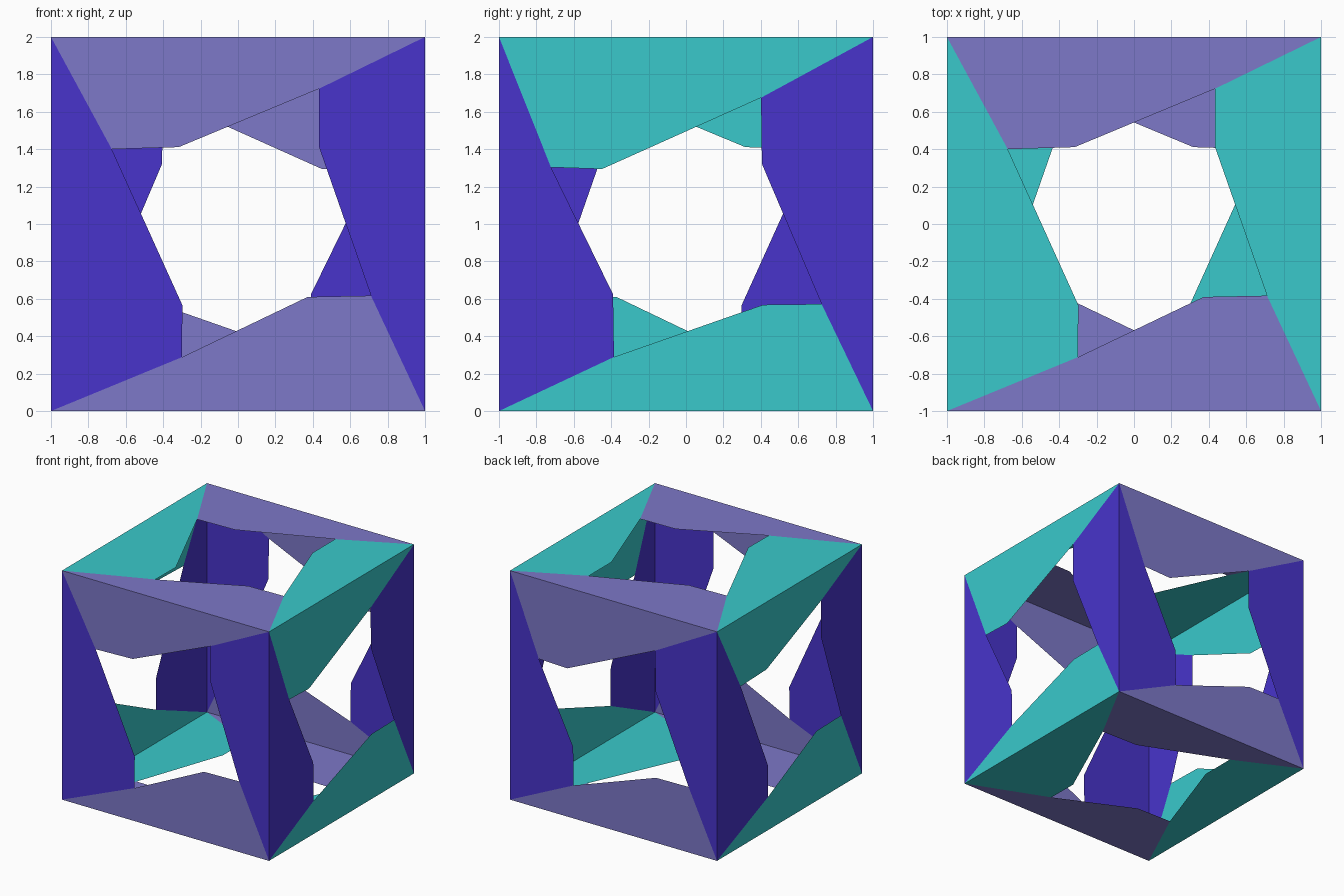
import bpy, bmesh
from mathutils import Vector

if "Cube" in bpy.data.objects:
    bpy.data.objects.remove(bpy.data.objects["Cube"])

# Clockwise from top-left, in face coordinates (u right, v up, centre 0):
# mitre points where neighbouring flaps meet, and the free tip of each flap
PATTERN_A = dict(
    mitre=[(-.675, .40), (.433, .723), (.711, -.383), (-.30, -.712)],
    tip=[(-.317, .411), (.433, .412), (.372, -.39), (-.297, -.435)])
PATTERN_B = dict(
    mitre=[(-.722, .303), (.401, .675), (.725, -.428), (-.385, -.711)],
    tip=[(-.449, .294), (.406, .321), (.412, -.432), (-.39, -.376)])
CORNERS = [(-1, 1), (1, 1), (1, -1), (-1, -1)]

X, Y, Z = Vector((1, 0, 0)), Vector((0, 1, 0)), Vector((0, 0, 1))
# Cube faces: outward normal, right and up as seen from outside, pattern
FACES = [(-Y, X, Z, PATTERN_A), (-X, -Y, Z, PATTERN_A),
         (Z, X, Y, PATTERN_A), (-Z, -X, Y, PATTERN_A),
         (X, Y, Z, PATTERN_B), (Y, -X, Z, PATTERN_B)]


def material(name, rgb):
    m = bpy.data.materials.new(name)
    m.diffuse_color = (*rgb, 1)
    m.use_nodes = True
    m.node_tree.nodes["Principled BSDF"].inputs["Base Color"].default_value = m.diffuse_color
    return m


MATERIALS = [material("lavender", (.205, .188, .578)),
             material("teal", (.041, .584, .597)),
             material("blue", (.065, .034, .597))]

# Collect the two folded flaps belonging to each cube edge
struts = {}
for n, u, v, pat in FACES:
    def place(p):
        return n + u * p[0] + v * p[1] + Z
    for i in range(4):
        j = (i + 1) % 4
        outline = [CORNERS[i], CORNERS[j], pat["mitre"][j], pat["tip"][i], pat["mitre"][i]]
        flap = [place(p) for p in reversed(outline)]
        mid = (place(CORNERS[i]) + place(CORNERS[j])) / 2 - Z
        struts.setdefault(tuple(round(c) for c in mid), []).append(flap)

# One folded sheet per cube edge, coloured by direction
SIDES = [{-1: "left", 1: "right"}, {-1: "front", 1: "back"}, {-1: "bottom", 1: "top"}]
for mid, flaps in struts.items():
    axis = mid.index(0)
    name = "_".join(SIDES[k][mid[k]] for k in (2, 1, 0) if k != axis) + "_folded_strut"
    bm = bmesh.new()
    for flap in flaps:
        bm.faces.new([bm.verts.new(p) for p in flap])
    bmesh.ops.remove_doubles(bm, verts=bm.verts, dist=1e-4)
    mesh = bpy.data.meshes.new(name)
    bm.to_mesh(mesh)
    bm.free()
    mesh.materials.append(MATERIALS[axis])
    bpy.context.collection.objects.link(bpy.data.objects.new(name, mesh))
